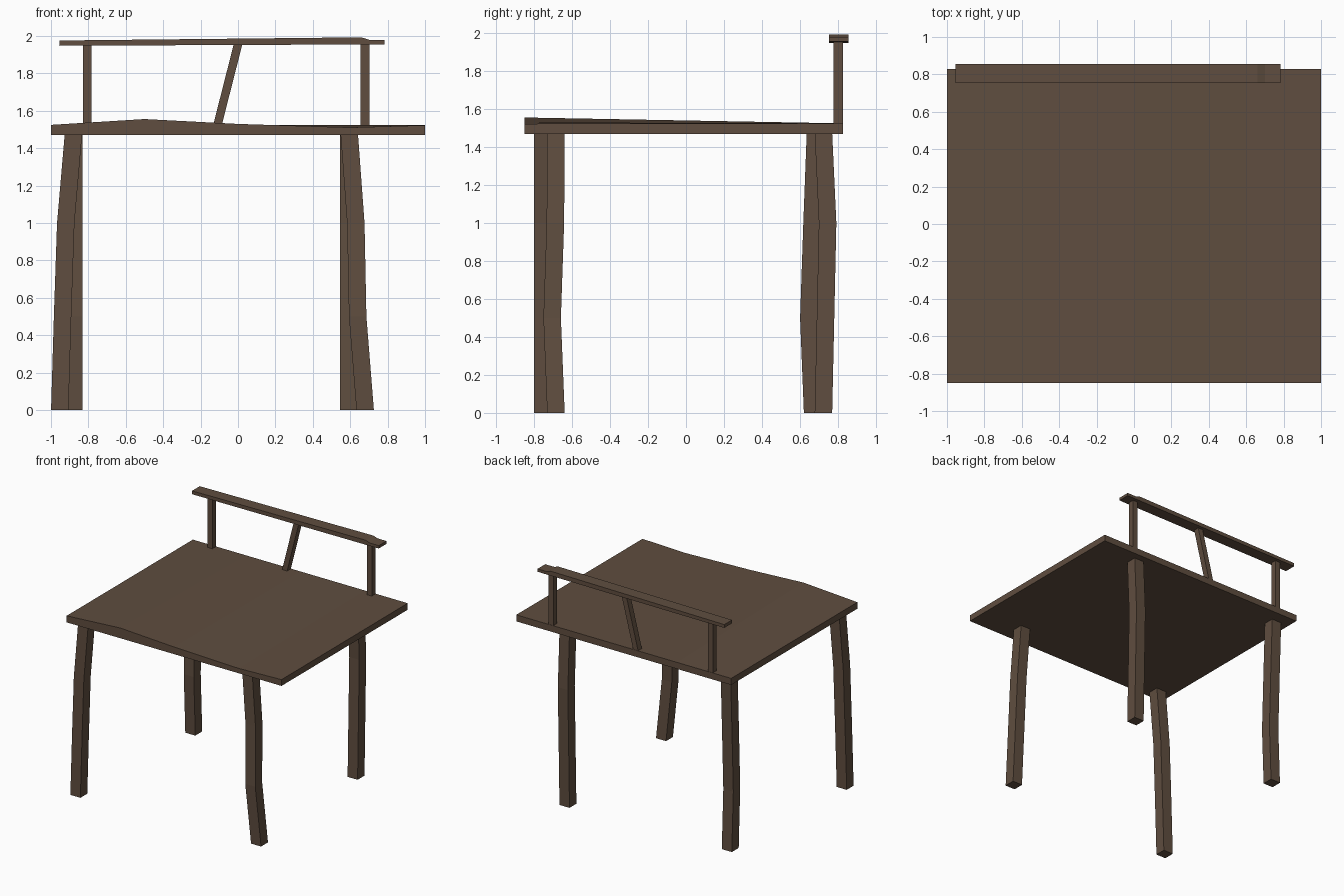
import bpy, bmesh

if "Cube" in bpy.data.objects:
    bpy.data.objects.remove(bpy.data.objects["Cube"])

wood = bpy.data.materials.new("dark_wood")
wood.diffuse_color = (0.115, 0.075, 0.05, 1)
wood.use_nodes = True
wood.node_tree.nodes["Principled BSDF"].inputs["Base Color"].default_value = wood.diffuse_color


def loft(name, rings):
    """Skin a row of four-cornered rings into a closed solid."""
    bm = bmesh.new()
    loops = [[bm.verts.new(p) for p in ring] for ring in rings]
    for a, b in zip(loops, loops[1:]):
        for i in range(4):
            j = (i + 1) % 4
            bm.faces.new((a[i], a[j], b[j], b[i]))
    bm.faces.new(loops[0][::-1])
    bm.faces.new(loops[-1])
    bmesh.ops.recalc_face_normals(bm, faces=bm.faces)
    mesh = bpy.data.meshes.new(name)
    bm.to_mesh(mesh)
    bm.free()
    mesh.materials.append(wood)
    obj = bpy.data.objects.new(name, mesh)
    bpy.context.collection.objects.link(obj)
    return obj


def upright(name, path, w, d):
    """Post of w x d section following (x, y, z) centres."""
    return loft(name, [[(x - w / 2, y - d / 2, z), (x + w / 2, y - d / 2, z),
                        (x + w / 2, y + d / 2, z), (x - w / 2, y + d / 2, z)]
                       for x, y, z in path])


# Seat: flat underneath, gentle wave along the front edge
wave = [(-1, 1.525), (-0.5, 1.556), (0, 1.53), (0.6, 1.511), (1, 1.523)]
loft("seat", [[(x, -0.85, 1.47), (x, 0.828, 1.47), (x, 0.828, 1.525), (x, -0.85, z)]
              for x, z in wave])

# Slightly crooked legs: x and y centres at four heights
heights = (0, 0.5, 1.0, 1.475)
legs = {
    "front_left_leg": ((-0.953, -0.938, -0.921, -0.88), (-0.755,) * 4),
    "front_right_leg": ((0.68, 0.64, 0.63, 0.595), (-0.685, -0.705, -0.688, -0.685)),
    "back_left_leg": ((-0.879,) * 4, (0.667, 0.647, 0.664, 0.682)),
    "back_right_leg": ((0.592,) * 4, (0.724, 0.735, 0.746, 0.724)),
}
for name, (xs, ys) in legs.items():
    upright(name, list(zip(xs, ys, heights)), 0.093, 0.092)

# Back posts, the middle one leaning
for name, x0, x1 in (("left_post", -0.806, -0.806), ("leaning_middle_post", -0.112, 0.0),
                     ("right_post", 0.679, 0.679)):
    upright(name, [(x0, 0.801, 1.515), (x1, 0.801, 1.955)], 0.046, 0.05)

# Top rail with a raised shoulder near its right end
rail = [(-0.955, 1.948, 1.976), (0.66, 1.955, 1.993), (0.7, 1.955, 1.98), (0.783, 1.956, 1.98)]
loft("top_rail", [[(x, 0.753, b), (x, 0.855, b), (x, 0.855, t), (x, 0.753, t)]
                  for x, b, t in rail])
